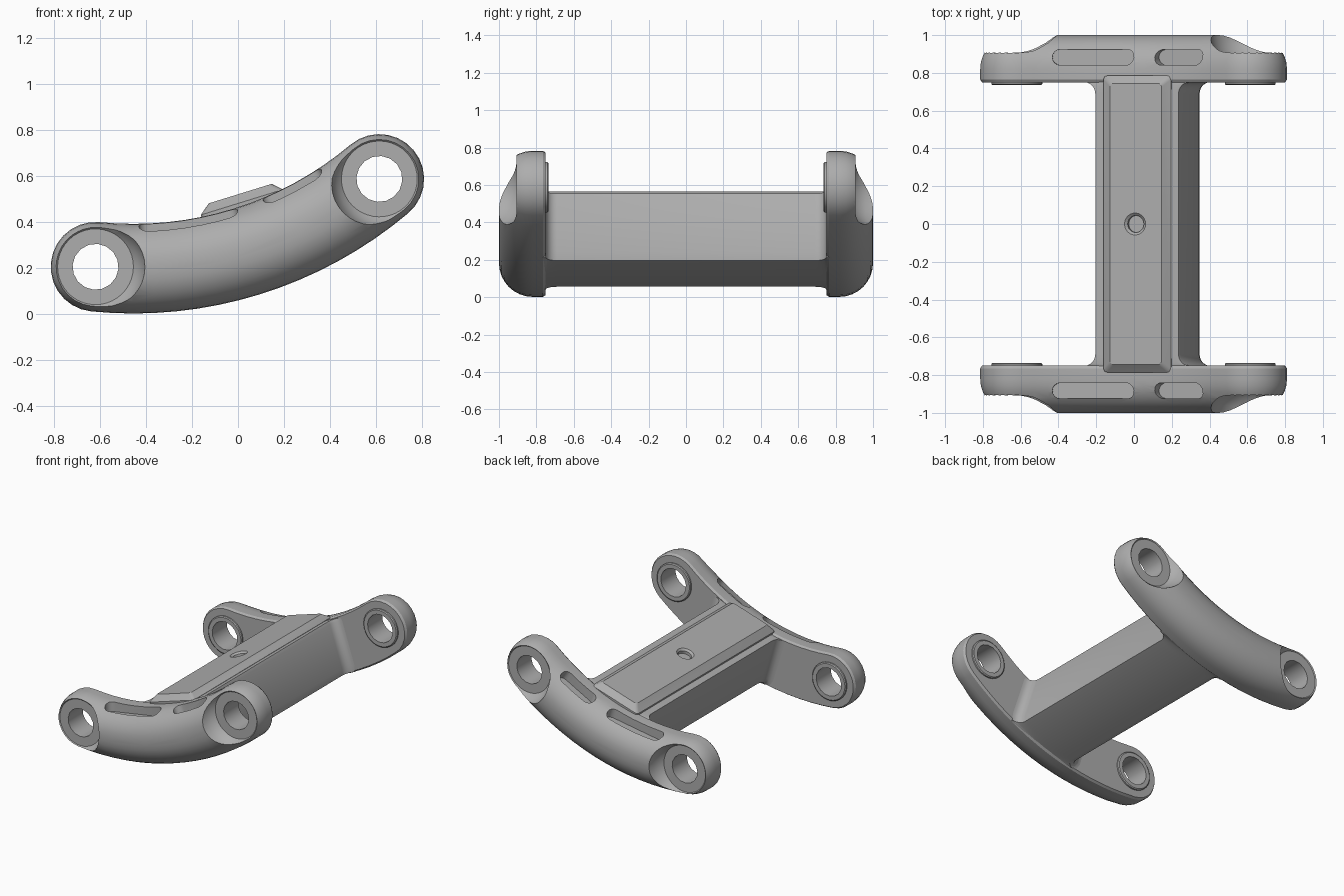
import bpy, bmesh
from math import sin, cos, asin, pi, sqrt, radians
from mathutils import Vector

old = bpy.data.objects.get("Cube")
if old:
    bpy.data.objects.remove(old)

grey = bpy.data.materials.new("machined_grey")
grey.use_nodes = True
color = (0.42, 0.42, 0.42, 1)
grey.diffuse_color = color
grey.node_tree.nodes["Principled BSDF"].inputs["Base Color"].default_value = color

# Tilted frame: a runs between the bosses, b is across it, y stays y
MID = Vector((-0.0025, 0, 0.3965))
TILT = radians(17.2)
HALF = 0.6465                      # half the boss spacing
R = 1.66                           # arm centreline radius
SWEEP = asin(HALF / R)
CB = sqrt(R * R - HALF * HALF)     # height of the arc centre


def place(a, b, y):
    return MID + Vector((a * cos(TILT) - b * sin(TILT), y, a * sin(TILT) + b * cos(TILT)))


def polar(rho, t):
    return rho * sin(t), CB - rho * cos(t)


def loft(name, rings):
    """Skin equal-length rings of (a, b, y) points and cap both ends."""
    bm = bmesh.new()
    loops = [[bm.verts.new(place(*p)) for p in ring] for ring in rings]
    for lo, hi in zip(loops, loops[1:]):
        for i in range(len(lo)):
            j = (i + 1) % len(lo)
            bm.faces.new((lo[i], lo[j], hi[j], hi[i]))
    bm.faces.new(loops[0][::-1])
    bm.faces.new(loops[-1])
    bmesh.ops.recalc_face_normals(bm, faces=bm.faces)
    mesh = bpy.data.meshes.new(name)
    bm.to_mesh(mesh)
    bm.free()
    mesh.materials.append(grey)
    obj = bpy.data.objects.new(name, mesh)
    bpy.context.collection.objects.link(obj)
    return obj


def activate(obj):
    bpy.ops.object.select_all(action='DESELECT')
    obj.select_set(True)
    bpy.context.view_layer.objects.active = obj


def combine(obj, tool, operation):
    mod = obj.modifiers.new(operation, 'BOOLEAN')
    mod.operation, mod.solver, mod.object = operation, 'EXACT', tool
    activate(obj)
    bpy.ops.object.modifier_apply(modifier=mod.name)
    bpy.data.objects.remove(tool)


def smooth(obj):
    activate(obj)
    bpy.ops.object.shade_smooth_by_angle(angle=radians(30))


def disc(a, b, r, y, n):
    return [(a + r * cos(2 * pi * i / n), b + r * sin(2 * pi * i / n), y) for i in range(n)]


def arm_outline(r, y, steps=16, cap=14):
    """Outline at distance r around the curved centreline."""
    ts = [SWEEP * (2 * i / steps - 1) for i in range(steps + 1)]
    pts = [polar(R + r, t) for t in ts]
    a, b = polar(R, SWEEP)
    angles = [SWEEP - pi / 2 + pi * i / cap for i in range(1, cap)]
    pts += [(a + r * cos(p), b + r * sin(p)) for p in angles]
    pts += [polar(R - r, t) for t in reversed(ts)]
    angles = [-SWEEP + pi / 2 + pi * i / cap for i in range(1, cap)]
    pts += [(-a + r * cos(p), b + r * sin(p)) for p in angles]
    return [(u, v, y) for u, v in pts]


# Curved side arm with a rounded outer side
levels = [(0.75, 0.185), (0.765, 0.195)]
for i in range(9):
    q = i / 8 * pi / 2
    levels.append((0.82 + 0.18 * sin(q), 0.015 + 0.18 * cos(q)))
arm = loft("side_arms", [arm_outline(r, y) for y, r in levels])

# Bosses: outer recess, inner raised collar, through hole
recess = [(0.165, 0.9), (0.185, 0.92), (0.205, 0.96), (0.215, 1.0), (0.22, 1.05)]
for t in (-SWEEP, SWEEP):
    a, b = polar(R, t)
    combine(arm, loft("recess", [disc(a, b, r, y, 40) for r, y in recess]), 'DIFFERENCE')
    combine(arm, loft("collar", [disc(a, b, r, y, 32) for r, y in
                                 ((0.128, 0.735), (0.135, 0.74), (0.135, 0.8))]), 'UNION')
    combine(arm, loft("hole", [disc(a, b, 0.1, y, 16) for y in (0.7, 1.1)]), 'DIFFERENCE')

# Long pockets along the top of the arm
for t0, t1 in ((-0.285, 0.012), (0.092, 0.287)):
    rings = []
    for rho in (1.40, 1.535):
        ring = []
        for mid, start in ((t1, -pi / 2), (t0, pi / 2)):
            sign = 1 if mid == t1 else -1
            for i in range(9):
                p = start + pi * i / 8
                t = mid + (cos(p) - sign) * 0.042 / 1.465
                ring.append((*polar(rho, t), 0.8825 + 0.042 * sin(p)))
        rings.append(ring)
    combine(arm, loft("pocket", rings), 'DIFFERENCE')

mirror = arm.modifiers.new("other_side", 'MIRROR')
mirror.use_axis = (False, True, False)
activate(arm)
bpy.ops.object.modifier_apply(modifier=mirror.name)
smooth(arm)


# Cross beam, flared where it meets the arms
def arc(rho, a0, a1, n=6):
    return [polar(rho, asin((a0 + (a1 - a0) * i / n) / rho)) for i in range(n + 1)]


section = arc(1.47, -0.19, 0.25)
section += [(0.274, 0.08), (0.28, 0.06), (0.285, -0.25), (0.275, -0.295)]
section += arc(1.845, 0.25, -0.15)
section += [(-0.178, -0.29), (-0.19, -0.25)]
flare = [(0.69 + 0.06 * sin(q), 0.06 * (1 - cos(q))) for q in (i * pi / 12 for i in range(7))]
flare.append((0.79, 0.06))
stations = [(-y, f) for y, f in reversed(flare)] + flare
centre, half_width = 0.0475, 0.2375
beam = loft("cross_beam", [
    [(centre + (a - centre) * (1 + f / half_width), b, y) for a, b in section]
    for y, f in stations])
smooth(beam)


# Raised pad with sloped edges and a small round recess
def pad_ring(a0, a1, hy, b, c=0.02):
    ring = []
    for ca, cy, start in ((a1 - c, hy - c, 0), (a0 + c, hy - c, 1),
                          (a0 + c, c - hy, 2), (a1 - c, c - hy, 3)):
        for i in range(4):
            p = (start + i / 3) * pi / 2
            ring.append((ca + c * cos(p), b, cy + c * sin(p)))
    return ring


pad = loft("top_pad", [pad_ring(-0.142, 0.233, 0.785, 0.03),
                       pad_ring(-0.142, 0.233, 0.785, 0.08),
                       pad_ring(-0.094, 0.192, 0.745, 0.118)])
dimple = [[(0.045 + r * cos(k * pi / 12), b, r * sin(k * pi / 12)) for k in range(24)]
          for r, b in ((0.045, 0.085), (0.045, 0.106), (0.072, 0.13))]
combine(pad, loft("dimple", dimple), 'DIFFERENCE')
smooth(pad)
